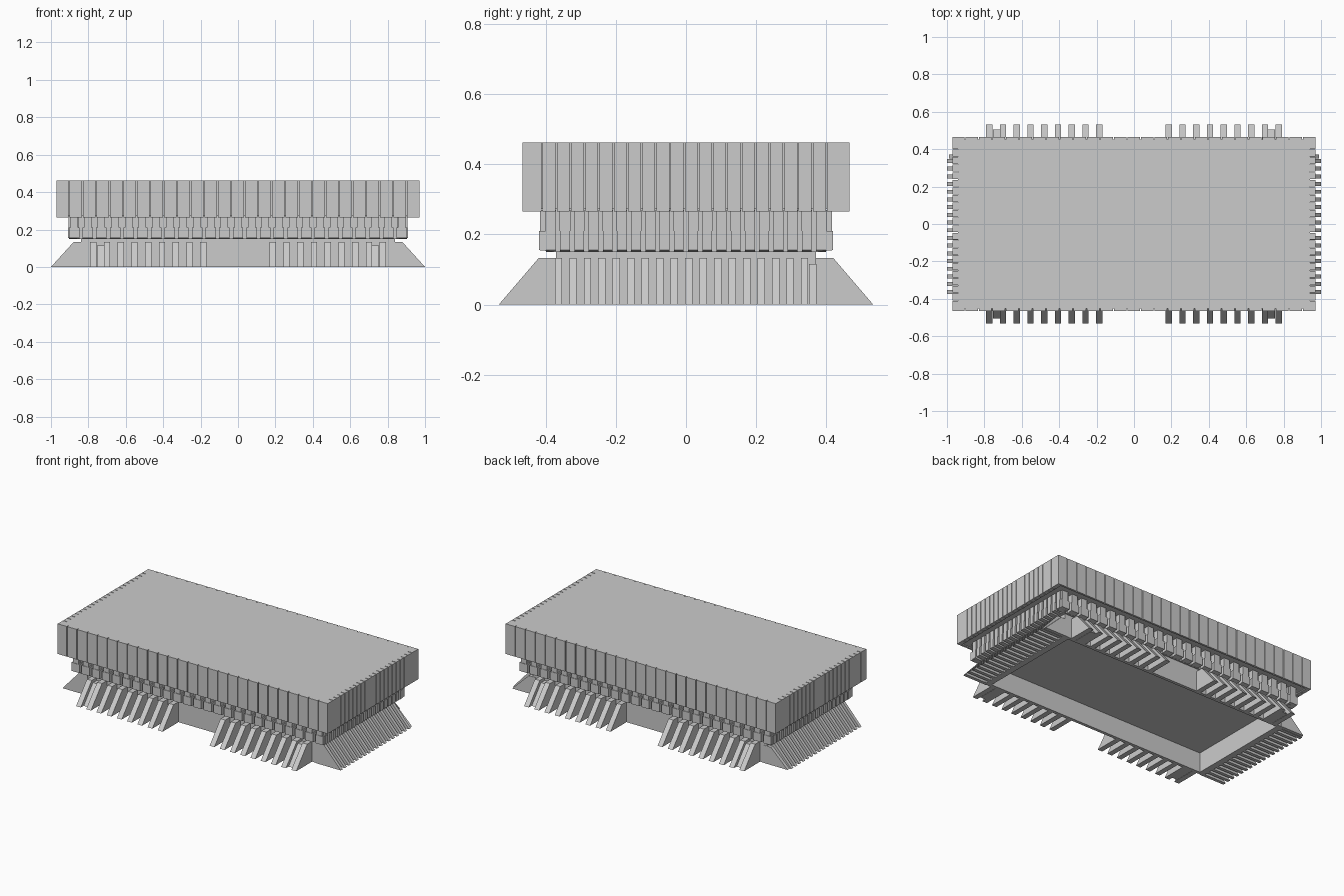
import bpy, bmesh

if "Cube" in bpy.data.objects:
    bpy.data.objects.remove(bpy.data.objects["Cube"])


def add_box(bm, x0, x1, y0, y1, z0, z1):
    v = [bm.verts.new((x, y, z)) for z in (z0, z1)
         for x, y in ((x0, y0), (x1, y0), (x1, y1), (x0, y1))]
    for f in ((3, 2, 1, 0), (4, 5, 6, 7), (0, 1, 5, 4),
              (1, 2, 6, 5), (2, 3, 7, 6), (3, 0, 4, 7)):
        bm.faces.new([v[i] for i in f])


def add_fin(bm, axis, side, profile, at, width):
    """Extrude an (outward, z) profile along the wall; axis is the outward axis."""
    rings = []
    for t in (at - width / 2, at + width / 2):
        rings.append([bm.verts.new((side * o, t, z) if axis == 'x' else (t, side * o, z))
                      for o, z in profile])
    a, b = rings
    n = len(profile)
    bm.faces.new(a)
    bm.faces.new(b[::-1])
    for i in range(n):
        bm.faces.new((a[i], b[i], b[(i + 1) % n], a[(i + 1) % n]))


def finish(bm, name):
    bmesh.ops.recalc_face_normals(bm, faces=bm.faces)
    me = bpy.data.meshes.new(name)
    bm.to_mesh(me)
    bm.free()
    bpy.context.collection.objects.link(bpy.data.objects.new(name, me))


def rect(o0, o1, z0, z1):
    return [(o0, z0), (o1, z0), (o1, z1), (o0, z1)]


# Hollow base: perimeter walls
bm = bmesh.new()
for s in (-1, 1):
    add_fin(bm, 'y', s, rect(0.35, 0.37, 0, 0.13), 0, 1.68)
    add_fin(bm, 'x', s, rect(0.80, 0.84, 0, 0.13), 0, 0.70)
finish(bm, "base_walls")

# Neck plate closing the base
bm = bmesh.new()
add_box(bm, -0.84, 0.84, -0.37, 0.37, 0.13, 0.155)
finish(bm, "neck_plate")

# Sloped buttress fins, front and back in two groups
bm = bmesh.new()
long_profile = [(0.36, 0), (0.533, 0), (0.42, 0.132), (0.36, 0.132)]
low_profile = [(0.36, 0), (0.505, 0), (0.41, 0.115), (0.36, 0.115)]
for s in (-1, 1):
    for m in (-1, 1):
        for i in range(9):
            add_fin(bm, 'y', s, long_profile, m * (0.186 + 0.0735 * i), 0.034)
        add_fin(bm, 'y', s, low_profile, m * 0.735, 0.04)
finish(bm, "long_side_buttresses")

# Sloped buttress fins at both ends
bm = bmesh.new()
end_profile = [(0.82, 0), (1.0, 0), (0.88, 0.132), (0.82, 0.132)]
for s in (-1, 1):
    for i in range(18):
        add_fin(bm, 'x', s, end_profile, -0.363 + 0.0412 * i, 0.021)
    add_fin(bm, 'x', s, [(0.82, 0), (0.99, 0), (0.87, 0.115), (0.82, 0.115)], 0.361, 0.021)
finish(bm, "end_buttresses")

# Middle storey core
bm = bmesh.new()
add_box(bm, -0.86, 0.86, -0.38, 0.38, 0.15, 0.28)
finish(bm, "middle_storey")

# Brackets and thin upper posts around the middle storey
bm = bmesh.new()
posts = bmesh.new()
for s in (-1, 1):
    for i in range(25):
        t = -0.876 + 0.073 * i
        add_fin(bm, 'y', s, [(0.37, 0.15), (0.418, 0.155), (0.418, 0.21), (0.37, 0.21)], t, 0.056)
        add_fin(posts, 'y', s, rect(0.37, 0.415, 0.21, 0.27), t, 0.04)
    for i in range(20):
        t = -0.385 + 0.0405 * i
        add_fin(bm, 'x', s, [(0.85, 0.15), (0.908, 0.155), (0.908, 0.21), (0.85, 0.21)], t, 0.028)
        add_fin(posts, 'x', s, rect(0.85, 0.905, 0.21, 0.27), t, 0.03)
finish(bm, "brackets")
finish(posts, "upper_posts")

# Roof slab core
bm = bmesh.new()
add_box(bm, -0.942, 0.942, -0.452, 0.452, 0.272, 0.461)
finish(bm, "roof_slab")

# Roof cladding panels separated by narrow slits
bm = bmesh.new()


def panels(axis, inner, outer, limit, first, pitch, count, gap):
    cuts = [-limit - gap / 2] + [first + pitch * i for i in range(count)] + [limit + gap / 2]
    for s in (-1, 1):
        for a, b in zip(cuts, cuts[1:]):
            add_fin(bm, axis, s, rect(inner, outer, 0.265, 0.461), (a + b) / 2, b - a - gap)


panels('y', 0.452, 0.465, 0.97, -0.903, 0.0722, 26, 0.005)
panels('x', 0.942, 0.97, 0.452, -0.41, 0.0405, 21, 0.004)
finish(bm, "roof_panels")
